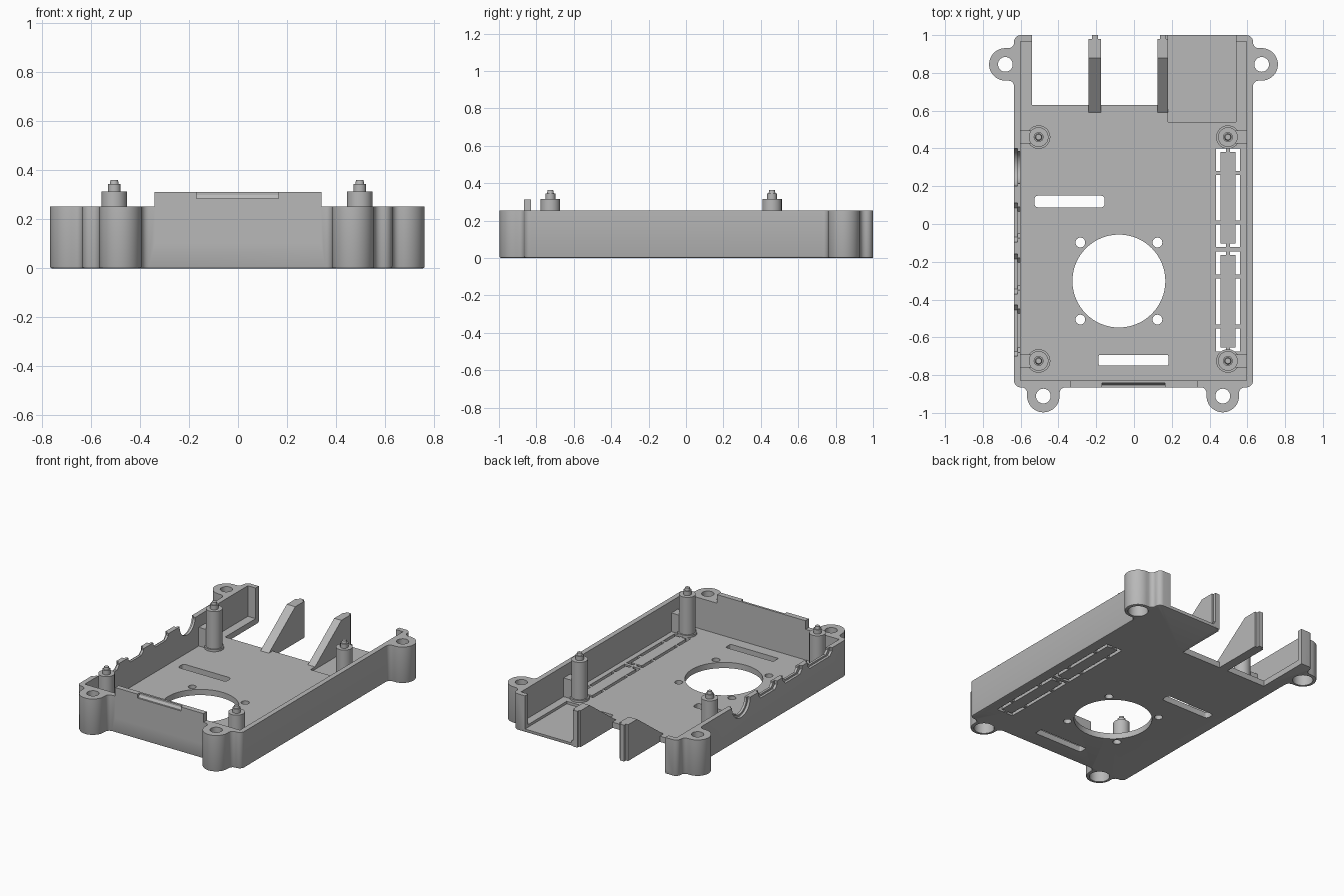
import bpy, bmesh, math

if "Cube" in bpy.data.objects:
    bpy.data.objects.remove(bpy.data.objects["Cube"])

grey = bpy.data.materials.new("grey plastic")
grey.diffuse_color = (0.48, 0.48, 0.48, 1)
grey.use_nodes = True
grey.node_tree.nodes["Principled BSDF"].inputs["Base Color"].default_value = grey.diffuse_color


def prism(name, pts, a, b, axis="z", bevel=0):
    """Extrude a 2D outline from a to b along an axis."""
    place = {"z": lambda p, h: (p[0], p[1], h),
             "x": lambda p, h: (h, p[0], p[1])}[axis]
    bm = bmesh.new()
    lo = [bm.verts.new(place(p, a)) for p in pts]
    hi = [bm.verts.new(place(p, b)) for p in pts]
    bottom = bm.faces.new(lo[::-1])
    bm.faces.new(hi)
    n = len(pts)
    for i in range(n):
        j = (i + 1) % n
        bm.faces.new((lo[i], lo[j], hi[j], hi[i]))
    bmesh.ops.recalc_face_normals(bm, faces=bm.faces[:])
    if bevel:
        bmesh.ops.bevel(bm, geom=list(bottom.edges), offset=bevel, segments=2,
                        profile=0.5, affect='EDGES')
    me = bpy.data.meshes.new(name)
    bm.to_mesh(me)
    bm.free()
    me.materials.append(grey)
    ob = bpy.data.objects.new(name, me)
    bpy.context.collection.objects.link(ob)
    return ob


def arc(cx, cy, r, a0, a1, n):
    return [(cx + r * math.cos(math.radians(a0 + (a1 - a0) * i / n)),
             cy + r * math.sin(math.radians(a0 + (a1 - a0) * i / n))) for i in range(n + 1)]


def circle(cx, cy, r, n=40):
    return arc(cx, cy, r, 0, 360, n)[:-1]


def rect(x0, x1, y0, y1, r=0.0):
    if not r:
        return [(x0, y0), (x1, y0), (x1, y1), (x0, y1)]
    return (arc(x0 + r, y0 + r, r, 180, 270, 6) + arc(x1 - r, y0 + r, r, 270, 360, 6)
            + arc(x1 - r, y1 - r, r, 0, 90, 6) + arc(x0 + r, y1 - r, r, 90, 180, 6))


def boolean(target, tool, op='DIFFERENCE'):
    m = target.modifiers.new("bool", 'BOOLEAN')
    m.object, m.operation, m.solver = tool, op, 'EXACT'
    dg = bpy.context.evaluated_depsgraph_get()
    me = bpy.data.meshes.new_from_object(target.evaluated_get(dg))
    target.modifiers.clear()
    target.data = me
    bpy.data.objects.remove(tool)


def cut(pts, a, b, axis="z"):
    boolean(shell, prism("cutter", pts, a, b, axis))


TOP, FLOOR = 0.253, 0.04
L, R, F, B = -0.635, 0.63, -0.865, 1.0

# Outer shell block with rounded corners
shell = prism("case_shell", rect(L, R, F, B, 0.035), 0, TOP, bevel=0.008)

# Mounting ears, flared into the walls
er, ed, ef = 0.086, 0.046, 0.03
half = arc(er + ef, ef, ef, 270, 180, 5)
ear = ([(er + ef, -0.02)] + half + arc(0, ed, er, 0, 180, 24)
       + [(-u, v) for u, v in half[::-1]] + [(-er - ef, -0.02)])
ears = [(lambda u, v: (L - v, 0.845 + u), (L - ed, 0.845)),
        (lambda u, v: (R + v, 0.845 - u), (R + ed, 0.845)),
        (lambda u, v: (-0.48 + u, F - v), (-0.48, F - ed)),
        (lambda u, v: (0.47 + u, F - v), (0.47, F - ed))]
for f, c in ears:
    boolean(shell, prism("ear", [f(u, v) for u, v in ear], 0, TOP, bevel=0.008), 'UNION')

# Raised middle of the front wall
boolean(shell, prism("front_rise", rect(-0.34, 0.34, F, -0.828), 0.1, 0.313), 'UNION')

# Cavity, open back, cut-away floor and thin floor bay
cut(rect(-0.6, 0.595, -0.828, 0.965), FLOOR, 0.5)
cut(rect(-0.54, 0.54, 0.8, 1.1), FLOOR, 0.5)
cut(rect(-0.54, 0.15, 0.63, 1.1), -0.1, 0.5)
cut(rect(0.18, 0.54, 0.54, 1.1), 0.022, 0.5)

# Bolt holes with counterbores underneath
for f, (x, y) in ears:
    cut(circle(x, y, 0.039), -0.1, 0.5)
    cut(circle(x, y, 0.064), -0.1, 0.10)

# Latch slot in the front wall
cut([(F - 0.02, 0.285), (F + 0.012, 0.285), (F + 0.022, 0.30), (F + 0.022, 0.33),
     (F - 0.02, 0.33)], -0.17, 0.165, "x")

# Fan opening, screw holes and vent slots
cut(circle(-0.08, -0.302, 0.246, 64), -0.1, 0.1)
for sx in (-1, 1):
    for sy in (-1, 1):
        cut(circle(-0.08 + sx * 0.204, -0.302 + sy * 0.204, 0.026, 24), -0.1, 0.1)
cut(rect(-0.527, -0.155, 0.088, 0.15, 0.02), -0.1, 0.1)
cut(rect(-0.187, 0.182, -0.75, -0.693, 0.008), -0.1, 0.1)

# Break-out panels held by small tabs
for y0, y1 in ((-0.675, -0.145), (-0.122, 0.4)):
    cut(rect(0.435, 0.56, y0, y1), -0.1, 0.1)
    prism("breakout_panel", rect(0.457, 0.538, y0 + 0.02, y1 - 0.02), 0, FLOOR)
    for t in (0.25, 0.75):
        y = y0 + (y1 - y0) * t
        prism("breakout_tab", rect(0.43, 0.565, y - 0.01, y + 0.01), 0.001, FLOOR - 0.001)
    prism("breakout_tab", rect(0.487, 0.508, y0 - 0.005, y1 + 0.005), 0.001, FLOOR - 0.001)

# Port notches in the left wall: wide outside, narrower inside
for y0, y1, depth in ((-0.70, -0.43, 0.05), (-0.37, -0.16, 0.05), (-0.095, 0.11, 0.05)):
    for xa, xb, g in ((-0.7, -0.617, 0), (-0.65, -0.58, 0.02)):
        z = TOP - depth + g * 0.6
        cut([(y0 + g + 0.025, z), (y1 - g - 0.025, z), (y1 - g, z + 0.025),
             (y1 - g, 0.4), (y0 + g, 0.4), (y0 + g, z + 0.025)], xa, xb, "x")
for xa, xb, r in ((-0.7, -0.617, 0.1), (-0.65, -0.58, 0.085)):
    cut(circle(0.3, 0.25, r), xa, xb, "x")

# Sloped support fins at the back
fin = [(0.59, 0.0), (0.98, 0.0), (0.98, TOP), (0.88, TOP), (0.59, FLOOR)]
for x0, x1 in ((-0.24, -0.175), (0.125, 0.18)):
    prism("support_fin", fin, x0, x1, "x")
    m = (x0 + x1) / 2
    prism("fin_key", rect(m - 0.016, m + 0.016, 0.97, 1.0), 0, TOP)

# Board posts with foot, locating pin and rib to the wall
for px, wall in ((-0.505, -0.61), (0.497, 0.605)):
    for py in (-0.725, 0.46):
        prism("post_foot", circle(px, py, 0.062), FLOOR - 0.01, 0.055)
        prism("post", circle(px, py, 0.052), FLOOR - 0.01, 0.315)
        pin = prism("post_pin", circle(px, py, 0.025, 24), 0.31, 0.362)
        for v in pin.data.vertices:
            if v.co.z > 0.35:
                v.co.x = px + (v.co.x - px) * 0.6
                v.co.y = py + (v.co.y - py) * 0.6
        prism("pin_body", circle(px, py, 0.026, 24), 0.31, 0.345)
        prism("post_rib", rect(min(px, wall), max(px, wall), py - 0.035, py + 0.035),
              FLOOR - 0.01, 0.17)

# Smooth round surfaces while keeping edges crisp
bpy.ops.object.select_all(action='SELECT')
bpy.context.view_layer.objects.active = shell
bpy.ops.object.shade_smooth_by_angle(angle=math.radians(30))
